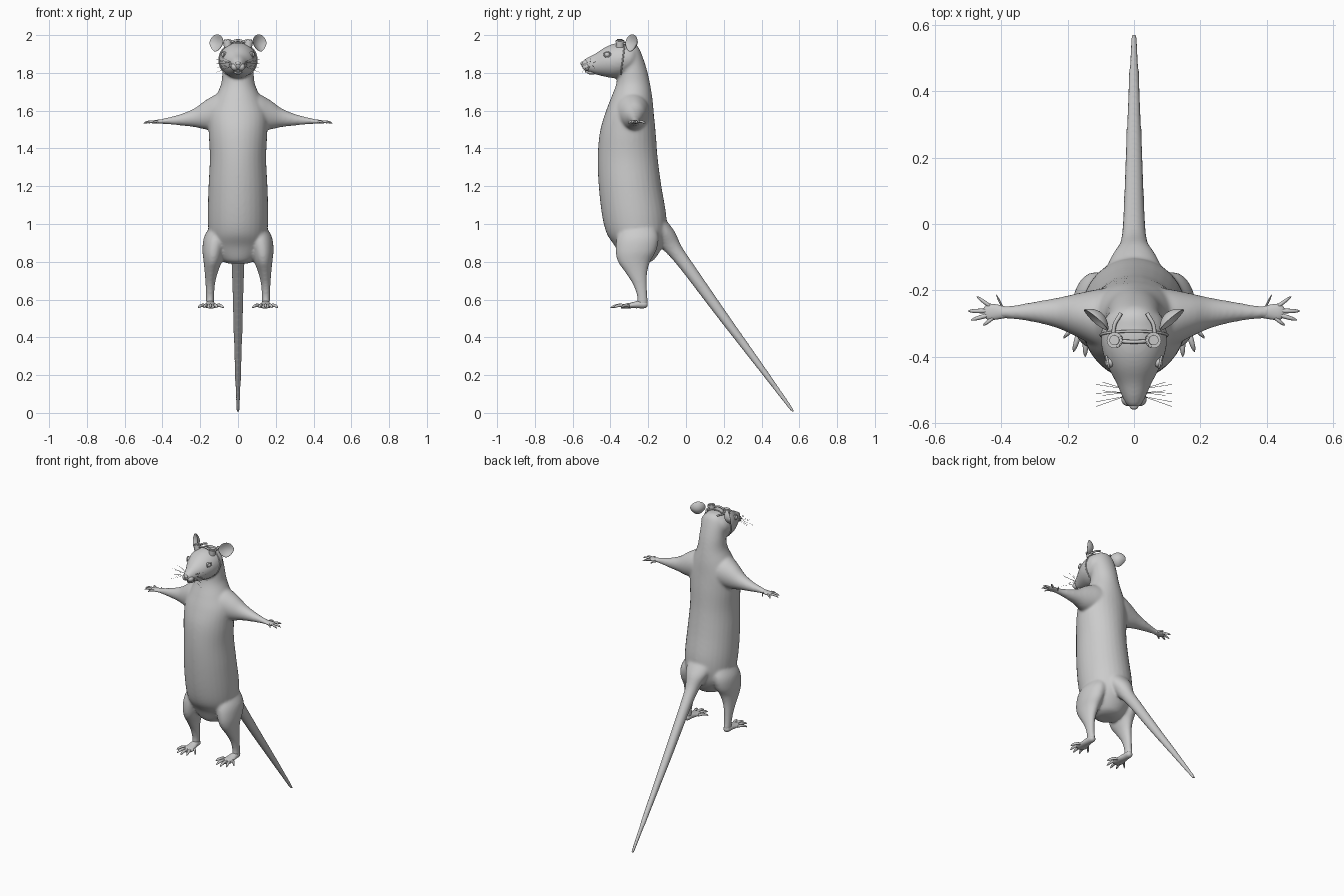
import bpy, bmesh, math
from mathutils import Vector, Matrix

if "Cube" in bpy.data.objects:
    bpy.data.objects.remove(bpy.data.objects["Cube"], do_unlink=True)

grey = bpy.data.materials.new("plain grey")
grey.use_nodes = True
COLOUR = (0.6, 0.6, 0.6, 1)
grey.diffuse_color = COLOUR
grey.node_tree.nodes["Principled BSDF"].inputs["Base Color"].default_value = COLOUR


def finish(name, bm, mirror=False, angle=60):
    """Turn a bmesh into a smooth shaded object."""
    bmesh.ops.recalc_face_normals(bm, faces=bm.faces)
    mesh = bpy.data.meshes.new(name)
    bm.to_mesh(mesh)
    bm.free()
    mesh.materials.append(grey)
    ob = bpy.data.objects.new(name, mesh)
    bpy.context.collection.objects.link(ob)
    bpy.ops.object.select_all(action='DESELECT')
    bpy.context.view_layer.objects.active = ob
    ob.select_set(True)
    bpy.ops.object.shade_smooth_by_angle(angle=math.radians(angle))
    if mirror:
        ob.modifiers.new("Mirror", 'MIRROR').use_mirror_merge = False
    return ob


def spline(rows, steps):
    """Catmull-Rom resampling of rows of numbers."""
    rows = [Vector(r) for r in rows]
    out = []
    for i in range(len(rows) - 1):
        p0, p1 = rows[max(i - 1, 0)], rows[i]
        p2, p3 = rows[i + 1], rows[min(i + 2, len(rows) - 1)]
        for k in range(steps):
            t = k / steps
            out.append((2 * p1 + (p2 - p0) * t + (2 * p0 - 5 * p1 + 4 * p2 - p3) * t * t
                        + (3 * p1 - p0 - 3 * p2 + p3) * t ** 3) / 2)
    return out + [rows[-1]]


def loft(bm, rows, axis, side=1, n=32, steps=5):
    """Skin ellipses (x, y, z, radius, radius) that lie square to one axis."""
    u, v = [Vector(d) for d in {'X': ((0, 1, 0), (0, 0, 1)), 'Y': ((1, 0, 0), (0, 0, 1)),
                                'Z': ((1, 0, 0), (0, 1, 0))}[axis]]
    rings = []
    for x, y, z, a, b in spline(rows, steps):
        ring = []
        for i in range(n):
            w = math.tau * i / n
            p = Vector((x, y, z)) + u * max(a, .001) * math.cos(w) + v * max(b, .001) * math.sin(w)
            ring.append(bm.verts.new((p.x * side, p.y, p.z)))
        rings.append(ring)
    for r, s in zip(rings, rings[1:]):
        for i in range(n):
            bm.faces.new((r[i], r[(i + 1) % n], s[(i + 1) % n], s[i]))
    bm.faces.new(rings[0])
    bm.faces.new(rings[-1])


def digit(bm, root, tip, r, axis, arch):
    """Tapered finger or toe with a raised knuckle and pointed end."""
    a, b = Vector(root), Vector(tip)
    rows = []
    for t, k in ((0, .9), (.35, 1), (.7, .85), (.88, .6), (1, .1)):
        p = a.lerp(b, t) + Vector((0, 0, arch * math.sin(math.pi * t)))
        rows.append((*p, r * k, r * k))
    loft(bm, rows, axis, n=10, steps=2)


def wire(name, paths, r, cyclic=False, mirror=False):
    """Round wires through points."""
    cu = bpy.data.curves.new(name, 'CURVE')
    cu.dimensions, cu.bevel_depth, cu.bevel_resolution, cu.resolution_u = '3D', r, 2, 6
    for pts in paths:
        sp = cu.splines.new('NURBS')
        sp.points.add(len(pts) - 1)
        for q, p in zip(sp.points, pts):
            q.co = (*p, 1)
        sp.order_u, sp.use_endpoint_u, sp.use_cyclic_u = 3, not cyclic, cyclic
    cu.materials.append(grey)
    ob = bpy.data.objects.new(name, cu)
    bpy.context.collection.objects.link(ob)
    if mirror:
        ob.modifiers.new("Mirror", 'MIRROR').use_mirror_merge = False
    return ob


# Body: torso, head, tail, arms and legs fused into one skin
bm = bmesh.new()
torso = [(.79, -.31, -.22, .05), (.81, -.34, -.17, .09), (.88, -.375, -.125, .14), (.95, -.42, -.105, .155),
         (1.05, -.445, -.105, .16), (1.2, -.462, -.13, .156), (1.35, -.467, -.15, .149),
         (1.48, -.457, -.16, .155), (1.58, -.43, -.17, .155), (1.66, -.4, -.177, .125),
         (1.74, -.37, -.19, .09), (1.82, -.36, -.208, .082), (1.9, -.35, -.235, .075),
         (1.94, -.34, -.255, .055), (1.957, -.32, -.28, .02)]
loft(bm, [(0, (f + b) / 2, z, w, (b - f) / 2) for z, f, b, w in torso], 'Z')
head = [(-.555, 1.835, 1.85, .01), (-.545, 1.822, 1.866, .022), (-.52, 1.806, 1.882, .036),
        (-.48, 1.792, 1.902, .053), (-.43, 1.78, 1.935, .079), (-.38, 1.772, 1.955, .096),
        (-.33, 1.78, 1.96, .099), (-.28, 1.81, 1.95, .085), (-.25, 1.85, 1.93, .04)]
loft(bm, [(0, y, (lo + hi) / 2, w, (hi - lo) / 2) for y, lo, hi, w in head], 'Y')
loft(bm, [(0, -.2, 1.04, .1, .08), (0, -.14, .96, .08, .08), (0, -.08, .88, .046, .058),
          (0, 0, .78, .034, .045), (0, .2, .505, .026, .034), (0, .4, .235, .018, .023),
          (0, .55, .03, .011, .013), (0, .565, .004, .006, .006)], 'Z')
for s in (1, -1):
    loft(bm, [(.02, -.29, 1.59, .1, .11), (.1, -.285, 1.592, .09, .1), (.17, -.275, 1.578, .066, .078),
              (.23, -.268, 1.563, .046, .05), (.3, -.265, 1.552, .031, .031),
              (.37, -.266, 1.546, .02, .018), (.41, -.266, 1.543, .019, .013)], 'X', s)
    loft(bm, [(.1, -.25, 1.0, .04, .08), (.115, -.255, .93, .065, .11), (.128, -.265, .86, .06, .108),
              (.134, -.275, .8, .048, .085), (.142, -.262, .74, .034, .057),
              (.147, -.244, .68, .025, .037), (.148, -.232, .62, .022, .028),
              (.148, -.23, .585, .021, .029), (.148, -.232, .568, .02, .028)], 'Z', s)
body = finish("body", bm)
mod = body.modifiers.new("Fuse", 'REMESH')
mod.mode, mod.voxel_size, mod.use_smooth_shade = 'VOXEL', .0075, True
mod = body.modifiers.new("Soften", 'SMOOTH')
mod.factor, mod.iterations = .5, 10

# Hands: flat palm with five fingers
bm = bmesh.new()
loft(bm, [(.385, -.266, 1.544, .017, .013), (.415, -.265, 1.542, .023, .011),
          (.44, -.265, 1.541, .024, .009), (.453, -.265, 1.54, .012, .005)], 'X', n=16, steps=3)
for root, tip in (((.395, -.253), (.415, -.214)), ((.43, -.25), (.474, -.219)), ((.44, -.262), (.5, -.262)),
                  ((.435, -.273), (.491, -.289)), ((.42, -.28), (.455, -.305))):
    digit(bm, (*root, 1.54), (*tip, 1.534), .007, 'X', .005)
finish("hands", bm, True)

# Feet: long sole with five spread toes
bm = bmesh.new()
loft(bm, [(.147, -.203, .575, .008, .008), (.147, -.215, .574, .02, .019), (.147, -.25, .574, .024, .02),
          (.145, -.29, .569, .031, .015), (.144, -.325, .565, .035, .012),
          (.144, -.345, .561, .02, .007)], 'Y', n=20, steps=3)
for root, tip in (((.172, -.3), (.212, -.345)), ((.163, -.32), (.182, -.385)), ((.145, -.325), (.147, -.4)),
                  ((.127, -.32), (.11, -.388)), ((.116, -.295), (.076, -.345))):
    digit(bm, (*root, .566), (*tip, .557), .009, 'Y', .008)
finish("feet", bm, True)

# Ears: dished discs turned outward
bm = bmesh.new()
bmesh.ops.create_uvsphere(bm, u_segments=32, v_segments=20, radius=1)
for v in bm.verts:
    x, y, z = v.co
    bowl = (x * x + z * z) * .02
    v.co = (x * (.048 if z > 0 else .048 + .014 * z), y * .008 - bowl, z * .046)
bm.transform(Matrix.Translation((.102, -.275, 1.955)) @ Matrix.Rotation(math.radians(41), 4, 'Z')
             @ Matrix.Rotation(math.radians(-10), 4, 'X'))
finish("ears", bm, True)

# Eyes and eyelids
bm = bmesh.new()
eye = Vector((.073, -.417, 1.897))
bmesh.ops.create_uvsphere(bm, u_segments=20, v_segments=14, radius=.015, matrix=Matrix.Translation(eye))
finish("eyes", bm, True)
wire("eyelids", [[eye + Vector((.006 + .004 * math.cos(a), .018 * math.cos(a), .014 * math.sin(a)))
                  for a in (math.tau * i / 10 for i in range(10))]], .0035, True, True)

# Nose, muzzle pads, lower lip and front teeth
bm = bmesh.new()
for centre, size in (((0, -.55, 1.85), (.013, .009, .01)), ((.017, -.527, 1.832), (.021, .022, .02)),
                     ((-.017, -.527, 1.832), (.021, .022, .02)), ((0, -.498, 1.803), (.022, .028, .012)),
                     ((.004, -.53, 1.811), (.004, .004, .011)), ((-.004, -.53, 1.811), (.004, .004, .011))):
    bmesh.ops.create_uvsphere(bm, u_segments=20, v_segments=12, radius=1,
                              matrix=Matrix.Translation(centre) @ Matrix.Diagonal((*size, 1)))
finish("muzzle", bm)

# Whiskers fan out from the muzzle
paths = []
for i in range(8):
    k = i / 7 - .5
    root = Vector((.03, -.52 + .012 * (i % 3), 1.842 + k * .02))
    tip = root + Vector((.085 - .02 * (i % 2), .05 * ((i * 3 % 8) / 7 - .6), k * .06))
    paths.append([root, root.lerp(tip, .5) + Vector((0, 0, .006)), tip])
wire("whiskers", paths, .0007, mirror=True)

# Goggles pushed up on the forehead
bm = bmesh.new()
for r, h, z in ((.021, .036, 0), (.024, .008, .012), (.015, .006, .02)):
    bmesh.ops.create_cone(bm, cap_ends=True, segments=28, radius1=r, radius2=r, depth=h,
                          matrix=Matrix.Translation((.056, -.35, 1.955)) @ Matrix.Rotation(.15, 4, 'Y')
                          @ Matrix.Translation((0, 0, z)))
finish("goggle_lenses", bm, True, 35)
wire("goggle_bridge", [[(-.045, -.352, 1.958), (-.02, -.355, 1.973), (.02, -.355, 1.973), (.045, -.352, 1.958)]], .006)
wire("goggle_strap", [[(.062, -.335, 1.955), (.062, -.305, 1.957), (.045, -.28, 1.957), (.04, -.27, 1.952)]],
     .006, mirror=True)
wire("chin_strap", [[(.101 * math.cos(a), -.335 + .012 * math.sin(a), 1.868 + .094 * math.sin(a))
                     for a in (math.tau * i / 24 for i in range(24))]], .004, True)
